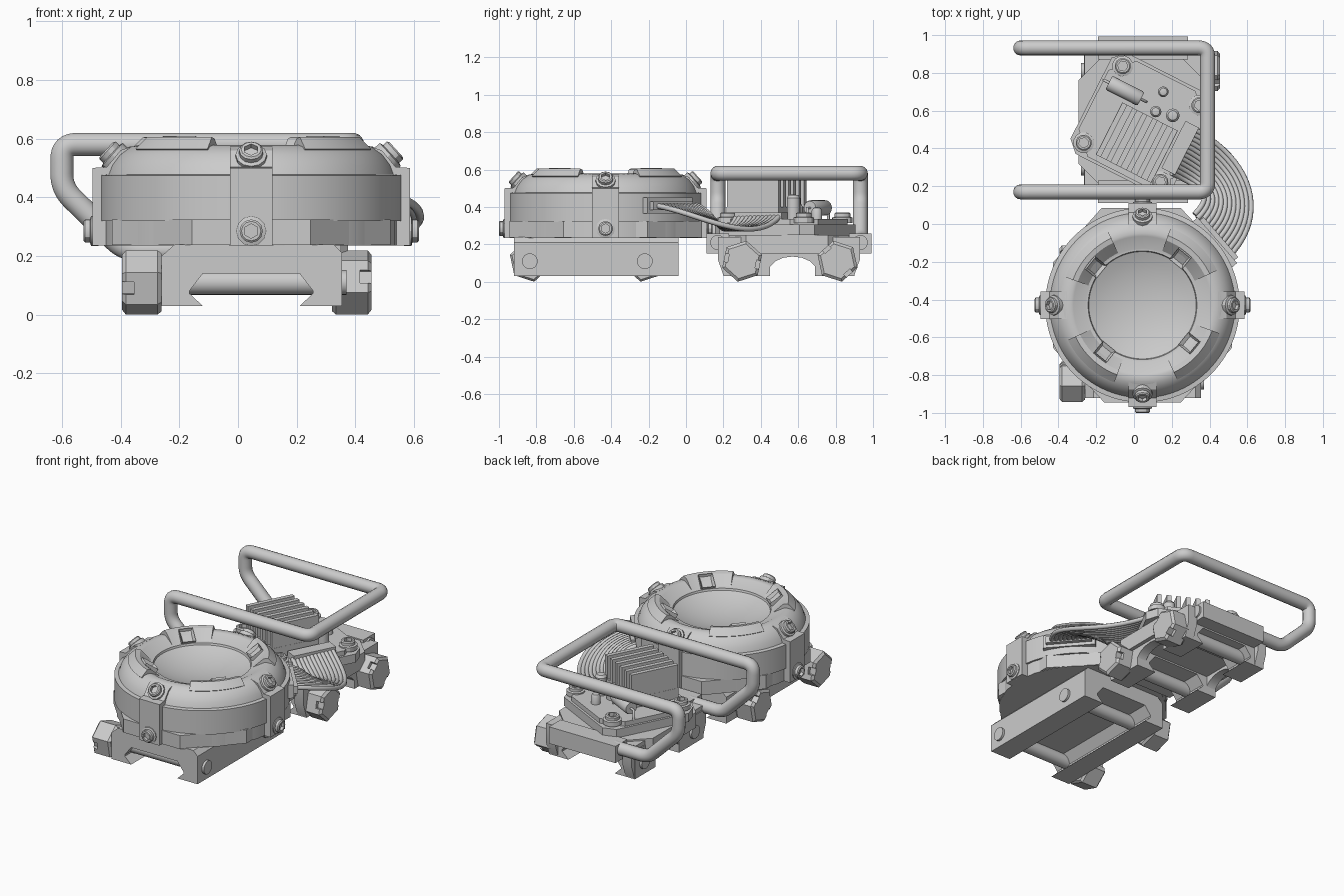
import bpy, bmesh
from math import pi, radians, cos, sin
from mathutils import Matrix, Vector

if "Cube" in bpy.data.objects:
    bpy.data.objects.remove(bpy.data.objects["Cube"])

def T(x, y, z=0): return Matrix.Translation((x, y, z))
def R(deg, ax='Z'): return Matrix.Rotation(radians(deg), 4, ax)

def finish(name, bm, M=Matrix()):
    bmesh.ops.remove_doubles(bm, verts=bm.verts, dist=1e-5)
    bmesh.ops.recalc_face_normals(bm, faces=bm.faces)
    me = bpy.data.meshes.new(name)
    bm.to_mesh(me)
    bm.free()
    me.transform(M)
    ob = bpy.data.objects.new(name, me)
    bpy.context.collection.objects.link(ob)
    return ob

def prism(name, pts, h0, h1, M=Matrix()):
    """Extrude a 2D outline along local z."""
    bm = bmesh.new()
    lo = [bm.verts.new((x, y, h0)) for x, y in pts]
    hi = [bm.verts.new((x, y, h1)) for x, y in pts]
    bm.faces.new(lo)
    bm.faces.new(hi)
    for i in range(len(pts)):
        j = (i + 1) % len(pts)
        bm.faces.new((lo[i], lo[j], hi[j], hi[i]))
    return finish(name, bm, M)

def octa(hx, hy, c):
    return [(hx-c, -hy), (hx, c-hy), (hx, hy-c), (hx-c, hy),
            (c-hx, hy), (-hx, hy-c), (-hx, c-hy), (c-hx, -hy)]

def box(name, x, y, z, M=Matrix()):
    """Box from (min, max) pairs."""
    return prism(name, [(x[0], y[0]), (x[1], y[0]), (x[1], y[1]), (x[0], y[1])], z[0], z[1], M)

def lathe(name, prof, segs=24, M=Matrix(), arc=None, hex_from=99):
    """Turn (r, z) points about local z; arc gives a capped sector; late rings can be hexagonal."""
    bm = bmesh.new()
    n = segs + 1 if arc else segs
    a0, a1 = arc or (0, 360)
    rings = []
    for i in range(n):
        a = radians(a0 + (a1 - a0) * i / segs)
        ring = []
        for k, (r, z) in enumerate(prof):
            if k >= hex_from and i % 2:
                r *= cos(pi / 6)
            ring.append(bm.verts.new((r * cos(a), r * sin(a), z)))
        rings.append(ring)
    m = len(prof)
    for i in range(segs):
        A, B = rings[i], rings[(i + 1) % n]
        for k in range(m if arc else m - 1):
            l = (k + 1) % m
            bm.faces.new((A[k], B[k], B[l], A[l]))
    if arc:
        bm.faces.new(rings[0])
        bm.faces.new(rings[-1])
    return finish(name, bm, M)

def rod(name, r, h0, h1, M=Matrix(), segs=24):
    return lathe(name, [(0, h0), (r, h0), (r, h1), (0, h1)], segs, M)

def cap_screw(name, M, s=1.0):
    prof = [(0, -.02), (.056, -.02), (.056, .008), (.043, .012), (.043, .03), (.036, .036),
            (.027, .036), (.027, .015), (0, .015)]
    return lathe(name, [(r * s, z * s) for r, z in prof], 12, M, hex_from=6)

def tube(name, pts, r, res=5):
    cu = bpy.data.curves.new(name, 'CURVE')
    cu.dimensions = '3D'
    cu.bevel_depth, cu.bevel_resolution, cu.use_fill_caps = r, res, True
    sp = cu.splines.new('POLY')
    sp.points.add(len(pts) - 1)
    for p, co in zip(sp.points, pts):
        p.co = (*co, 1)
    sp.use_smooth = True
    ob = bpy.data.objects.new(name, cu)
    bpy.context.collection.objects.link(ob)

def clamp_nut(name, M, tilt):
    # hexagonal nut with two notches in the rim of its outer face
    nut = lathe(name, [(0, 0), (.1, 0), (.112, .014), (.112, .122), (.095, .135), (0, .135)], 6, M @ R(tilt))
    bpy.context.view_layer.objects.active = nut
    for a in (30, 210):
        cut = box(name + "_notch_cutter", (.075, .2), (-.022, .022), (.095, .2), M @ R(tilt + a))
        cut.hide_render = True
        bo = nut.modifiers.new("notch", 'BOOLEAN')
        bo.operation, bo.object, bo.solver = 'DIFFERENCE', cut, 'EXACT'
        bpy.ops.object.modifier_apply(modifier="notch")
        bpy.data.objects.remove(cut)

CX = .045
D = T(CX, -.43)                         # round housing frame
ALONG_Y = R(90, 'X')                    # local z -> -y, local y -> z

# Rail clamps: dovetail section run along y
half = [(.165, .03), (.21, .072), (.21, .082), (.165, .14)]
rail = ([(-.305, .03)] + [(-x, z) for x, z in half] + half[::-1]
        + [(.31, .03), (.31, .21), (.28, .24), (-.26, .24), (-.305, .2)])
prism("front_rail_clamp", rail, .04, .92, T(CX, 0) @ ALONG_Y)
rear = [(-x, z) for x, z in rail][::-1]
for i, (y0, y1) in enumerate([(.2, .45), (.69, .9)]):
    prism(f"rear_rail_clamp_{i}", rear, -y1, -y0, T(CX, 0) @ ALONG_Y)

# Arched underside of the rear clamp, as two side webs
arch = [(.17, .24), (.17, .12), (.2, .035), (.45, .035)]
arch += [(.57 - .13 * cos(pi * k / 8), .05 + .085 * sin(pi * k / 8)) for k in range(9)]
arch += [(.9, .035), (.93, .12), (.93, .24)]
for x in (-.262, .285):
    prism("rear_side_web", arch, x, x + .065, Matrix(((0, 0, 1, 0), (1, 0, 0, 0), (0, 1, 0, 0), (0, 0, 0, 1))))

# Cross bolts with nuts, one side in front and the other side behind
for i, y in enumerate((-.835, -.22, .3, .81)):
    s = -1 if y < 0 else 1
    M = T(CX, y, .11) @ R(90 * s, 'Y')
    rod(f"cross_bolt_{i}", .042, -.325, .33, M)
    clamp_nut(f"clamp_nut_{i}", T(CX + s * (.305 if s < 0 else .275), y, .11) @ R(90 * s, 'Y'), 12 if i % 2 else 48)

# Round housing: faceted base, turned shell with bowl
rod("housing_base", .505, .235, .335, D, 24)
prism("housing_base_facets", octa(.505, .515, .29)[2:4] + octa(.33, .515, .1)[4:5] + octa(.505, .515, .29)[5:8]
      + octa(.505, .515, .29)[0:2], .237, .325, D @ Matrix.Diagonal((.94, 1, 1, 1)))
lathe("housing_shell", [(0, .32), (.515, .32), (.515, .475), (.49, .478), (.478, .51), (.452, .545),
      (.415, .572), (.38, .578), (.365, .574), (.3, .54), (.288, .54), (.284, .528), (.24, .51), (.18, .492),
      (.1, .476), (0, .47)], 96, D)

for k in range(4):
    Q = D @ R(90 * k)
    # raised rim sectors carrying a sloped window tab
    lathe(f"raised_rim_{k}", [(.292, .53), (.365, .6), (.392, .605), (.435, .565), (.4, .53)], 14, Q, arc=(25, 70))
    P = Q @ R(51) @ T(.33, 0, .562) @ R(-35, 'Y')
    bm = bmesh.new()
    bmesh.ops.create_cube(bm, size=1, matrix=Matrix.Diagonal((.09, .085, .05, 1)))
    bm.normal_update()
    top = [f for f in bm.faces if f.normal.z > .9]
    bmesh.ops.inset_region(bm, faces=top, thickness=.016)
    bmesh.ops.translate(bm, verts=top[0].verts, vec=(0, 0, -.02))
    finish(f"window_tab_{k}", bm, P)
    # clamp bracket: outline in (r, z), width across the radius
    prism(f"side_bracket_{k}", [(.44, .235), (.54, .235), (.54, .5), (.492, .503), (.445, .56), (.4, .575), (.4, .5)],
          -.073, .073, Q @ ALONG_Y)
    cap_screw(f"lower_screw_{k}", Q @ T(.538, 0, .285) @ R(90, 'Y'), .92)
    cap_screw(f"upper_screw_{k}", Q @ T(.468, 0, .54) @ R(48, 'Y'), .95)

# Socket for the cable on the housing
box("housing_socket", (.45, .525), (-.16, .16), (.365, .45), D @ R(41))
box("housing_plug", (.5, .55), (-.14, .14), (.385, .43), D @ R(41))

# Rear base with handle sockets at both ends
prism("rear_base", octa(.335, .41, .19), .15, .25, T(CX - .005, .54))
HY = (.17, .932)
for i, y in enumerate(HY):
    box(f"handle_socket_{i}", (-.19, .285), (y - .06, min(y + .06, 1)), (.15, .258))
    rod(f"socket_plug_{i}", .04, .2, .297, T(0, y, .21) @ R(90, 'Y'))

# Bent tube handle
corners = []
for y, s in ((HY[0], 1), (HY[1], -1)):
    leg = [(-.15, y, .22), (-.385, y, .22), (-.6, y, .43), (-.6, y, .58), (.39, y, .58)]
    corners += leg[::s]
pts = [corners[0]]
for a, b, c in zip(corners, corners[1:], corners[2:]):
    a, b, c = Vector(a), Vector(b), Vector(c)
    p, q = b + (a - b).normalized() * .05, b + (c - b).normalized() * .05
    pts += [p * (1 - t) ** 2 + b * 2 * t * (1 - t) + q * t * t for t in [i / 8 for i in range(9)]]
tube("carry_handle", pts + [corners[-1]], .04)

# Turned circuit plate with its corner screws
B = T(.04, .53) @ R(-27)
prism("mount_plate", octa(.3, .3, .06), .25, .305, B)
prism("circuit_board", octa(.285, .285, .11), .305, .335, B)
for k in range(4):
    cap_screw(f"board_screw_{k}", B @ R(45 + 90 * k) @ T(.322, 0, .335))

# Heat sink with upright fins
H = B @ T(.023, -.1)
box("heat_sink_base", (-.165, .165), (-.155, .155), (.33, .4), H)
for k in range(6):
    x = -.15 + .06 * k
    box(f"heat_sink_fin_{k}", (x - .014, x + .014), (-.155, .155), (.395, .55), H)

# Board components
M = T(-.048, .705, .395) @ R(-27) @ R(90, 'Y')
lathe("resistor", [(0, -.095), (.036, -.095), (.041, -.085), (.041, .085), (.036, .095), (0, .095)], 20, M)
N = T(-.048, .705) @ R(-27)
tube("resistor_lead", [N @ Vector(p) for p in ((-.125, 0, .33), (-.125, 0, .395), (.125, 0, .395), (.125, 0, .33))], .008, 2)
for i, (x, y, r, z) in enumerate([(.155, .7, .028, .40), (.115, .595, .03, .42), (.205, .575, .036, .468)]):
    lathe(f"capacitor_{i}", [(0, .33), (r, .33), (r, z - .02), (r * .7, z - .005), (0, z)], 16, T(x, y))

# Ribbon cable and board connector
box("board_connector", (.2, .28), (-.16, .12), (.33, .37), B)
u = Vector((.891, -.454, 0))
for i in range(12):
    t = i / 11
    p0 = Vector((.32, .05, .41)).lerp(Vector((.495, -.18, .41)), t)
    p3 = Vector((.2, .27, .35)).lerp(Vector((.32, .5, .35)), t)
    k = .16 + .17 * t
    p1 = p0 + Vector((.707, .707, 0)) * k - Vector((0, 0, .03))
    p2 = p3 + u * k - Vector((0, 0, .17))
    path = []
    for j in range(21):
        s = j / 20
        path.append(p0*(1-s)**3 + p1*3*s*(1-s)**2 + p2*3*s*s*(1-s) + p3*s**3)
    tube(f"cable_strand_{i}", path, .0145, 2)

# Smooth shading on the turned parts, sharp edges kept
for ob in bpy.data.objects:
    ob.select_set(ob.type == 'MESH')
bpy.context.view_layer.objects.active = bpy.data.objects["housing_shell"]
bpy.ops.object.shade_smooth_by_angle(angle=radians(30))
